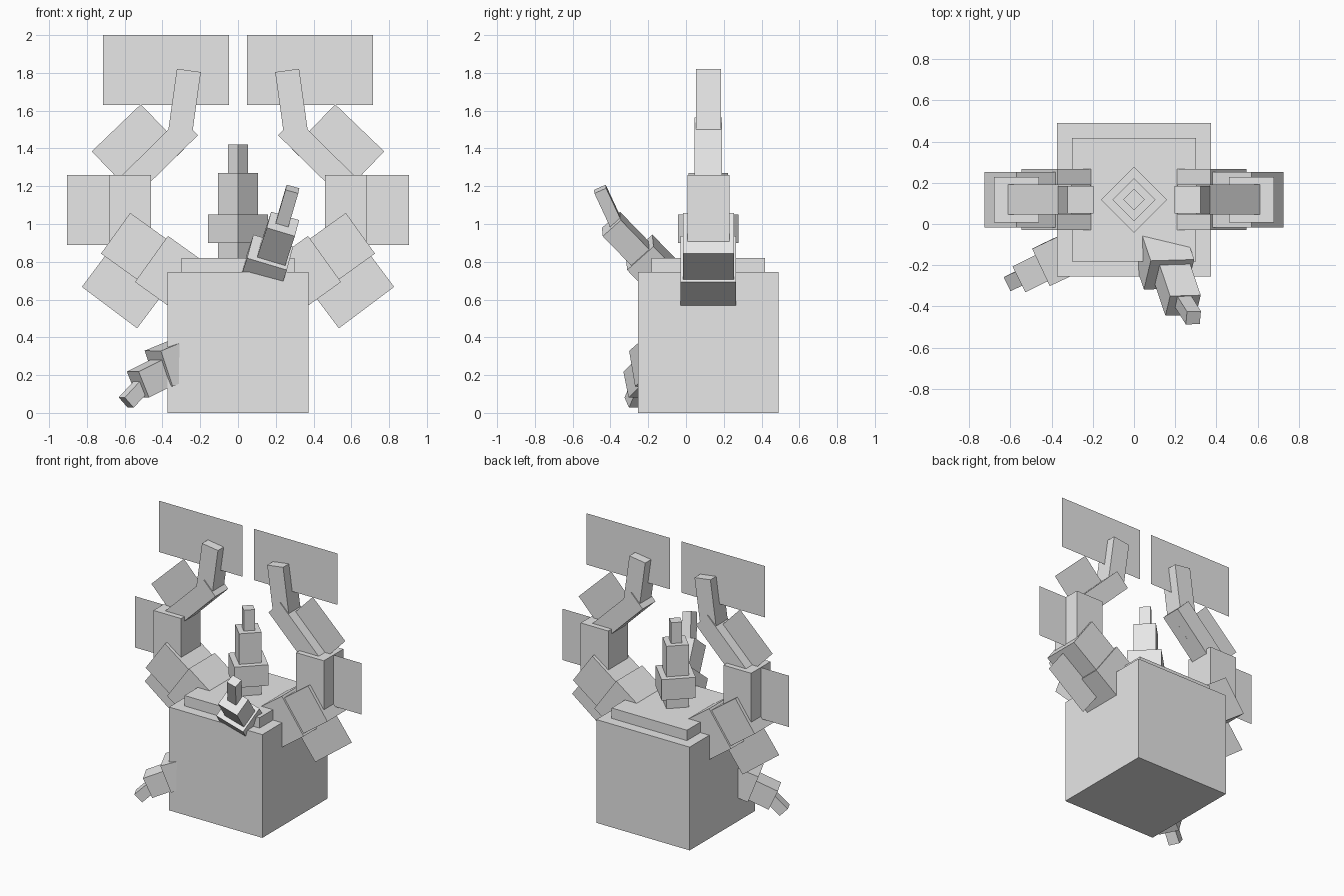
import bpy, math
from mathutils import Vector, Matrix

if "Cube" in bpy.data.objects:
    bpy.data.objects.remove(bpy.data.objects["Cube"])

grey = bpy.data.materials.new("light grey")
grey.diffuse_color = (0.8, 0.8, 0.8, 1)
grey.use_nodes = True
grey.node_tree.nodes["Principled BSDF"].inputs["Base Color"].default_value = grey.diffuse_color
CY = 0.118  # depth of the centre line


def finish(ob, name):
    ob.name = name
    ob.data.materials.append(grey)
    return ob


def box(name, centre, size, matrix=None):
    bpy.ops.mesh.primitive_cube_add(size=1)
    ob = bpy.context.object
    rot = (matrix or Matrix.Identity(3)).to_4x4()
    ob.matrix_world = Matrix.Translation(centre) @ rot @ Matrix.Diagonal((*size, 1))
    return finish(ob, name)


def barrel(name, end, direction, width, depth, length, side):
    """Box whose far end face is centred on end, pointing along direction."""
    d = Vector(direction).normalized()
    x = Vector(side)
    x = (x - d * x.dot(d)).normalized()
    m = Matrix((x, d.cross(x), d)).transposed()
    return box(name, Vector(end) - d * length / 2, (width, depth, length), m)


def plate(name, centre, width, height, angle):
    """Paper-thin sheet standing in the xz plane."""
    bpy.ops.mesh.primitive_plane_add(size=1)
    ob = bpy.context.object
    rot = Matrix.Rotation(angle, 4, 'Y') @ Matrix.Rotation(math.pi / 2, 4, 'X')
    ob.matrix_world = (Matrix.Translation((centre[0], CY, centre[1])) @ rot
                       @ Matrix.Diagonal((width, height, 1, 1)))
    return finish(ob, name)


# Body and lid
box("body", (0, CY, 0.3725), (0.745, 0.745, 0.745))
box("lid", (0, CY, 0.76), (0.6, 0.6, 0.12))

# Centre tower, turned 45 degrees
turn = Matrix.Rotation(math.pi / 4, 3, 'Z')
for name, half_diag, z0, z1 in (("tower_collar", 0.16, 0.90, 1.05),
                                ("tower_shaft", 0.105, 0.80, 1.27),
                                ("tower_tip", 0.052, 1.25, 1.42)):
    s = half_diag * math.sqrt(2)
    box(name, (0, CY, (z0 + z1) / 2), (s, s, z1 - z0), turn)

# Mirrored jointed arms with sheets
for label, s in (("right", 1), ("left", -1)):
    # name, end x, end z, direction x, direction z, thickness, depth, length
    for name, x, z, dx, dz, w, dep, ln in (
            ("shoulder", 0.458, 0.815, 0.813, 0.583, 0.30, 0.296, 0.30),
            ("upper_arm", 0.648, 0.951, 0.813, 0.583, 0.265, 0.27, 0.30),
            ("elbow", 0.57, 1.26, 0, 1, 0.22, 0.222, 0.37),
            ("forearm", 0.258, 1.517, -0.71, 0.70, 0.131, 0.146, 0.45),
            ("finger", 0.26, 1.813, -0.139, 0.99, 0.128, 0.132, 0.35)):
        barrel(f"{label}_{name}", (s * x, CY, z), (s * dx, 0, dz), w, dep, ln, (1, 0, 0))
    # name, centre x, centre z, width, height, tilt
    for name, x, z, w, h, a in (
            ("upper_arm_sheet", 0.547, 0.735, 0.366, 0.444, -0.644),
            ("elbow_sheet", 0.683, 1.075, 0.444, 0.37, 0),
            ("forearm_sheet", 0.53, 1.39, 0.36, 0.33, 0.765),
            ("finger_sheet", 0.38, 1.815, 0.667, 0.37, 0)):
        plate(f"{label}_{name}", (s * x, z), w, h, s * a)

# Bent nozzle leaning out over the front edge
up_side = (0.95, 0.05, -0.31)
barrel("upper_nozzle_base", (0.17, -0.245, 0.85), (0.23, -0.68, 0.70), 0.22, 0.19, 0.2, up_side)
barrel("upper_nozzle_shaft", (0.238, -0.395, 1.0), (0.23, -0.68, 0.70), 0.155, 0.13, 0.3, up_side)
barrel("upper_nozzle_tip", (0.288, -0.455, 1.185), (0.27, -0.43, 0.92), 0.07, 0.068, 0.26, up_side)

# Bent nozzle drooping from the lower left corner
low_side = (0.45, -0.9, 0)
barrel("lower_nozzle_base", (-0.42, -0.195, 0.235), (-0.85, -0.4, -0.35), 0.2, 0.2, 0.2, low_side)
barrel("lower_nozzle_shaft", (-0.53, -0.255, 0.15), (-0.82, -0.41, -0.41), 0.14, 0.15, 0.28, low_side)
barrel("lower_nozzle_tip", (-0.592, -0.28, 0.055), (-0.65, -0.3, -0.7), 0.075, 0.075, 0.2, low_side)
